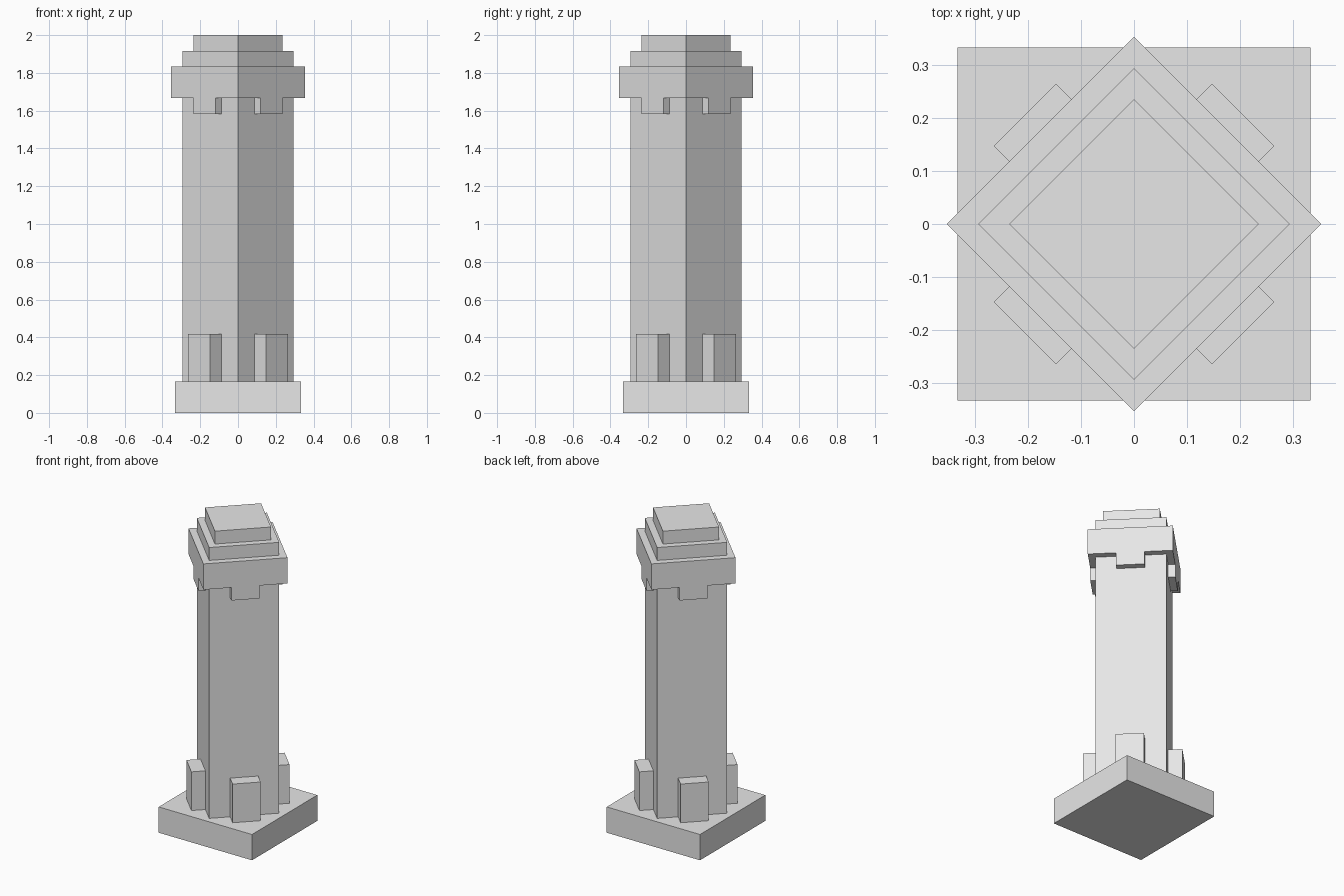
import bpy
import math
from mathutils import Matrix

cube = bpy.data.objects.get("Cube")
if cube:
    bpy.data.objects.remove(cube, do_unlink=True)

U = 1 / 12  # building module: the tower is 24 modules tall

stone = bpy.data.materials.new("grey stone")
stone.use_nodes = True
GREY = (0.8, 0.8, 0.8, 1.0)
stone.diffuse_color = GREY
stone.node_tree.nodes["Principled BSDF"].inputs["Base Color"].default_value = GREY


def block(name, x, y, z, turn=0.0):
    """Box from (min, max) ranges in modules, turned about the tower axis."""
    bpy.ops.mesh.primitive_cube_add(size=1)
    ob = bpy.context.object
    ob.name = name
    size = [(b - a) * U for a, b in (x, y, z)]
    mid = [(a + b) / 2 * U for a, b in (x, y, z)]
    ob.data.transform(Matrix.Rotation(math.radians(turn), 4, "Z")
                      @ Matrix.Translation(mid)
                      @ Matrix.Diagonal((*size, 1)))
    ob.data.materials.append(stone)
    return ob


def square(name, width, z0, z1, turn=45):
    h = width / 2
    return block(name, (-h, h), (-h, h), (z0, z1), turn)


# Square plinth, with the tower turned diagonally on it
square("plinth", 8, 0, 2, turn=0)
square("shaft", 5, 2, 20)

# Stepped crown
square("cap", 6, 20, 22)
square("middle_step", 5, 22, 23)
square("top_step", 4, 23, 24)

# One buttress at the foot and one bracket under the cap on each shaft face
for side, turn in (("front_left", 45), ("back_left", 135),
                   ("back_right", 225), ("front_right", 315)):
    block("buttress_" + side, (-1, 1), (-3.5, -2.5), (2, 5), turn)
    block("bracket_" + side, (-1, 1), (-3, -2.5), (19, 20), turn)
